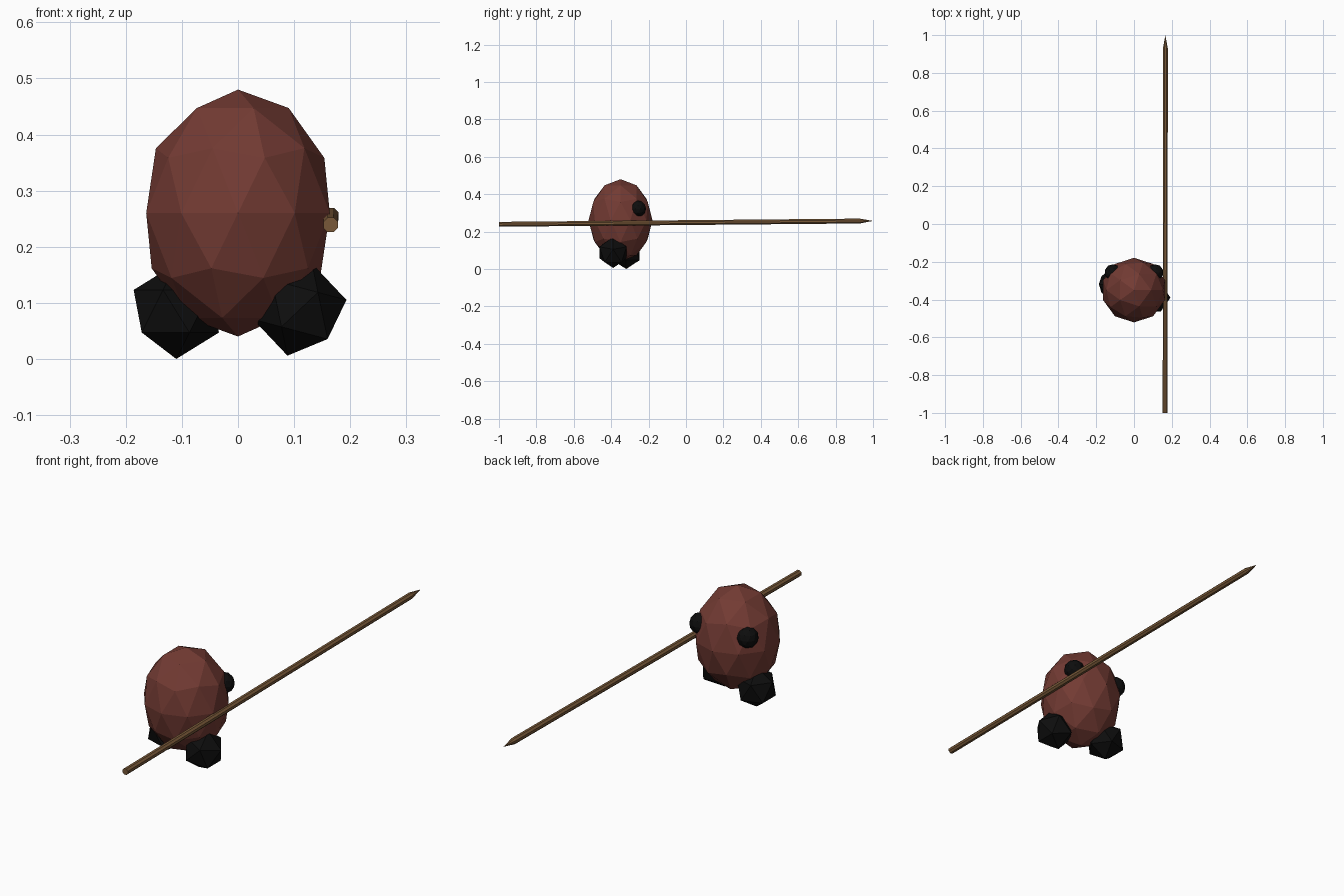
import bpy, bmesh, math
from mathutils import Vector, Matrix

if "Cube" in bpy.data.objects:
    bpy.data.objects.remove(bpy.data.objects["Cube"])


def material(name, rgb):
    m = bpy.data.materials.new(name)
    m.diffuse_color = (*rgb, 1)
    m.use_nodes = True
    m.node_tree.nodes["Principled BSDF"].inputs["Base Color"].default_value = m.diffuse_color
    return m


RED = material("dark red brown", (0.17, 0.043, 0.033))
BLACK = material("black", (0.004, 0.004, 0.004))
WOOD = material("wood brown", (0.19, 0.1, 0.04))


def finish(bm, name, mat):
    bmesh.ops.recalc_face_normals(bm, faces=bm.faces)
    me = bpy.data.meshes.new(name)
    bm.to_mesh(me)
    bm.free()
    me.materials.append(mat)
    ob = bpy.data.objects.new(name, me)
    bpy.context.collection.objects.link(ob)
    return ob


def ball(name, mat, loc, scale, subdiv, rot=(0, 0, 0)):
    bm = bmesh.new()
    bmesh.ops.create_icosphere(bm, subdivisions=subdiv, radius=1)
    ob = finish(bm, name, mat)
    ob.location, ob.scale, ob.rotation_euler = loc, scale, rot
    return ob


# faceted egg body
ball("body", RED, (0, -0.35, 0.26), (0.172, 0.171, 0.22), 2)

# chunky feet, each turned differently
ball("left_foot", BLACK, (-0.11, -0.32, 0.085), (0.085,) * 3, 1, (0, 0, math.pi))
ball("right_foot", BLACK, (0.11, -0.39, 0.088), (0.085,) * 3, 1, (0, 0.26, 0))

# round eyes on the +y side
for name, s in (("left_eye", -1), ("right_eye", 1)):
    ball(name, BLACK, (s * 0.112, -0.257, 0.322), (0.044,) * 3, 2)

# spear: eight-sided shaft with a sharpened tip
SIDES = 8
start, end = Vector((0.165, -1, 0.239)), Vector((0.166, 1, 0.257))
axis = end - start
turn = axis.to_track_quat('Z', 'Y').to_matrix().to_4x4()
place = Matrix.Translation(start) @ turn
bm = bmesh.new()
rings = []
for z, r in ((0, 0.014), (1.93, 0.014)):
    rings.append([bm.verts.new(place @ Vector((
        r * math.cos(2 * math.pi * (i + 0.5) / SIDES),
        r * math.sin(2 * math.pi * (i + 0.5) / SIDES), z))) for i in range(SIDES)])
tip = bm.verts.new(end)
bm.faces.new(rings[0])
for i in range(SIDES):
    j = (i + 1) % SIDES
    bm.faces.new((rings[0][i], rings[0][j], rings[1][j], rings[1][i]))
    bm.faces.new((rings[1][i], rings[1][j], tip))
finish(bm, "spear", WOOD)
